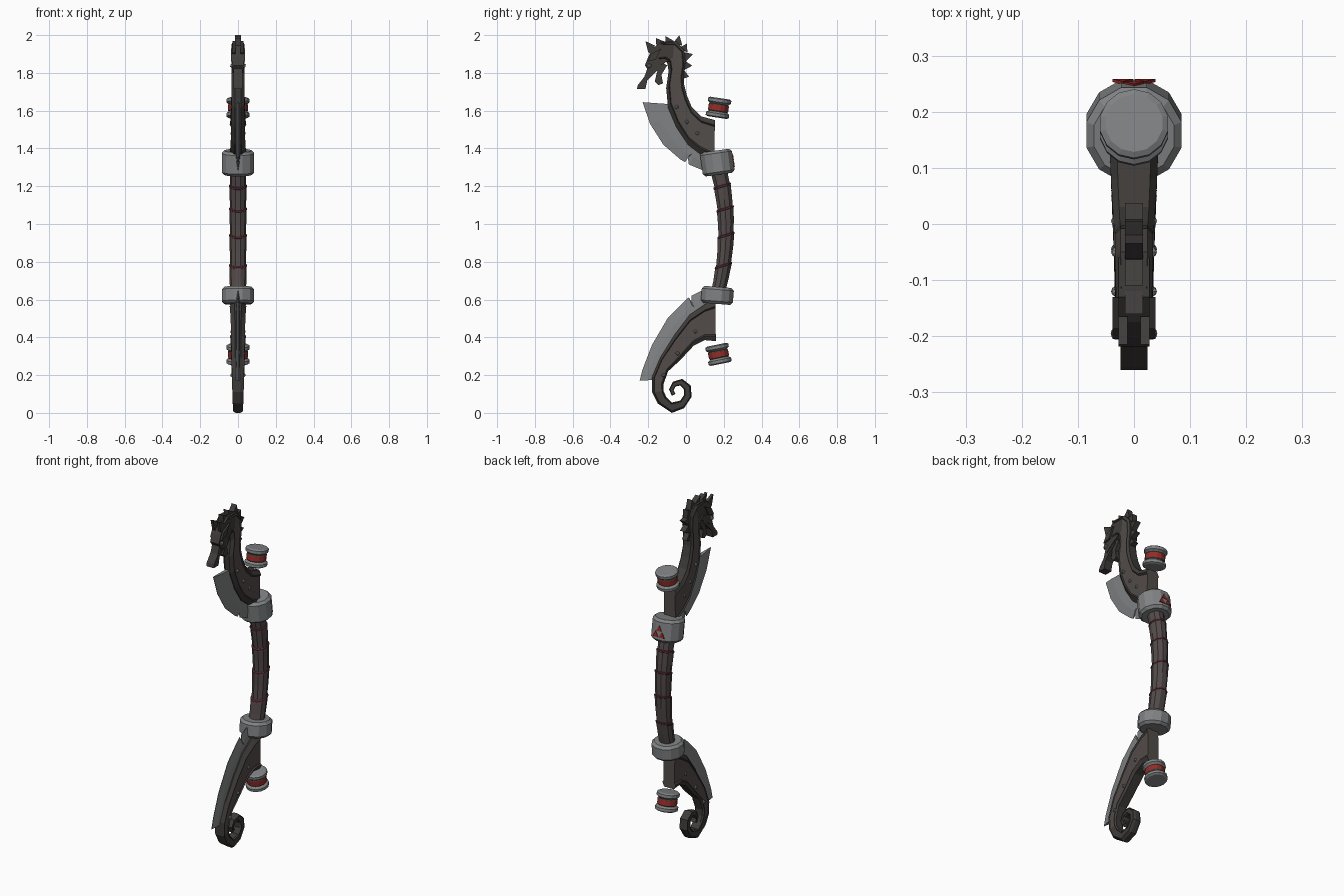
import bpy, bmesh, math
from mathutils import Vector, Matrix

cube = bpy.data.objects.get("Cube")
if cube:
    bpy.data.objects.remove(cube)


def make_mat(name, rgb):
    m = bpy.data.materials.new(name)
    m.use_nodes = True
    m.diffuse_color = (*rgb, 1)
    m.node_tree.nodes["Principled BSDF"].inputs["Base Color"].default_value = (*rgb, 1)
    return m


WOOD = make_mat("brown wood", (.085, .073, .067))
DARK = make_mat("dark wood", (.05, .045, .042))
METAL = make_mat("grey metal", (.22, .225, .23))
RED = make_mat("red thread", (.3, .025, .02))
GRIP = make_mat("grip leather", (.085, .07, .067))
WRAP = make_mat("wine red cord", (.12, .03, .045))


def finish(name, bm, mats):
    bmesh.ops.recalc_face_normals(bm, faces=bm.faces)
    me = bpy.data.meshes.new(name)
    bm.to_mesh(me)
    bm.free()
    for m in mats:
        me.materials.append(m)
    ob = bpy.data.objects.new(name, me)
    bpy.context.collection.objects.link(ob)
    return ob


def skin(name, loops, mats, rule=lambda ring, side: 0):
    """Bridge closed loops of points and cap both ends."""
    bm = bmesh.new()
    rows = [[bm.verts.new(p) for p in loop] for loop in loops]
    n = len(rows[0])
    for r, (a, b) in enumerate(zip(rows, rows[1:])):
        for i in range(n):
            j = (i + 1) % n
            bm.faces.new((a[i], a[j], b[j], b[i])).material_index = rule(r, i)
    bm.faces.new(rows[0])
    bm.faces.new(rows[-1])
    return finish(name, bm, mats)


def ribbon(name, stations, section, mats, rule=lambda r, s: 0):
    """Sweep a section between a front edge and a back edge in the yz plane."""
    half = section + [(u, -t) for u, t in reversed(section)]
    loops = []
    for fy, fz, by, bz, thick in stations:
        f, b = Vector((0, fy, fz)), Vector((0, by, bz))
        loops.append([f.lerp(b, u) + Vector((t * thick, 0, 0)) for u, t in half])
    return skin(name, loops, mats, rule)


def plate(name, outline, half, mat):
    """Flat yz outline given thickness along x."""
    return skin(name, [[(x, y, z) for y, z in outline] for x in (-half, half)], [mat])


def lathe(name, profile, sides, centre, tilt, mats, rule=lambda r, s: 0):
    place = Matrix.Translation(centre) @ Matrix.Rotation(tilt, 4, 'X')
    ang = [2 * math.pi * (i + .5) / sides for i in range(sides)]
    loops = [[place @ Vector((r * math.cos(a), r * math.sin(a), z)) for a in ang]
             for r, z in profile]
    return skin(name, loops, mats, rule)


# Limbs: raised dark rims around a recessed wood panel
RIM = [(0, .45), (.16, 1), (.2, .82), (.84, .82), (.88, 1), (1, .7)]
panel = lambda r, s: 0 if s in (2, 8) else 1
upper = [(.15, 1.33, .153, 1.55, .044), (.075, 1.37, .08, 1.57, .041),
         (.01, 1.42, .03, 1.62, .038), (-.05, 1.51, .005, 1.68, .036),
         (-.095, 1.615, -.01, 1.74, .034), (-.105, 1.72, -.012, 1.79, .034),
         (-.092, 1.81, -.003, 1.855, .034), (-.1, 1.855, -.008, 1.92, .034),
         (-.12, 1.865, -.05, 1.965, .034), (-.145, 1.86, -.13, 1.968, .032)]
lower = [(.155, .6, .158, .38, .044), (.1, .575, .1, .385, .042),
         (.02, .52, .04, .355, .039), (-.06, .415, -.03, .28, .036),
         (-.135, .295, -.095, .22, .034), (-.18, .19, -.12, .15, .032),
         (-.18, .11, -.118, .115, .03), (-.15, .05, -.105, .085, .028),
         (-.075, .0, -.076, .055, .027), (-.01, .025, -.03, .065, .026),
         (.03, .085, -.01, .095, .026), (.025, .145, -.012, .125, .025),
         (-.02, .18, -.03, .145, .024), (-.07, .165, -.055, .14, .023),
         (-.09, .125, -.065, .12, .022), (-.075, .09, -.055, .1, .021)]
ribbon("upper_limb", upper, RIM, [WOOD, DARK], panel)
ribbon("lower_limb", lower, RIM, [WOOD, DARK],
       lambda r, s: panel(r, s) if r < 6 else 1)

# Blades: thin wedges with a small notch near the collar
EDGE = [(0, .12), (.45, .8), (1, 1)]
T = .011
ribbon("upper_blade", [
    (-.23, 1.645, -.09, 1.635, T), (-.19, 1.53, -.07, 1.56, T),
    (-.12, 1.42, -.01, 1.47, T), (-.03, 1.342, .03, 1.42, T),
    (-.005, 1.327, .05, 1.41, T), (.01, 1.35, .06, 1.4, T),
    (.015, 1.315, .07, 1.4, T), (.1, 1.28, .13, 1.36, T)], EDGE, [METAL])
ribbon("lower_blade", [
    (-.245, .17, -.165, .175, T), (-.23, .23, -.14, .24, T),
    (-.18, .36, -.09, .33, T), (-.095, .505, -.01, .43, T),
    (-.01, .59, .04, .5, T), (.015, .612, .05, .52, T),
    (.03, .585, .06, .53, T), (.03, .62, .07, .54, T),
    (.1, .655, .13, .58, T)], EDGE, [METAL])

# Rivets on both sides of the limbs
for k, (y, z) in enumerate([(-.05, 1.62), (.005, 1.54), (.06, 1.48),
                            (.05, .43), (-.045, .315), (-.12, .2)]):
    for side in (-1, 1):
        bm = bmesh.new()
        bmesh.ops.create_icosphere(bm, subdivisions=1, radius=.011,
                                   matrix=Matrix.Translation((side * .031, y, z)))
        finish(f"rivet_{k}_{'left' if side > 0 else 'right'}", bm, [METAL])

# Grip: bowed leather tube in overlapping wraps
bow = lambda z: .212 - .38 * (z - .97) ** 2
SIDES = 10
SLANT = .3
cords = (.78, .94, 1.08, 1.2)


def grip_loop(z, radius):
    pts = []
    for i in range(SIDES):
        a = 2 * math.pi * i / SIDES
        y = radius * math.sin(a)
        pts.append((radius * math.cos(a), bow(z) + y, z + SLANT * y))
    return pts


loops = [grip_loop(.62, .043)]
for z in cords:
    loops += [grip_loop(z - .07, .044), grip_loop(z - .008, .046), grip_loop(z + .008, .042)]
loops.append(grip_loop(1.32, .045))
skin("grip", loops, [GRIP])
for k, z in enumerate(cords):
    skin(f"grip_cord_{k}", [grip_loop(z - .007, .044), grip_loop(z - .004, .048),
                            grip_loop(z + .004, .048), grip_loop(z + .007, .044)], [WRAP])


# Collars joining grip and limbs
def collar(name, z, h, tilt):
    profile = [(.074, -h), (.088, -h + .014), (.088, h - .014), (.074, h)]
    lathe(name, profile, 12, (0, .166, z), tilt, [METAL])


collar("upper_collar", 1.325, .064, .14)
collar("lower_collar", .622, .045, -.08)

# Plain triangular inlays on the back of the upper collar
for k, (x, z) in enumerate([(-.02, -.022), (.02, -.022), (0, .012)]):
    place = Matrix.Translation((0, .166, 1.325)) @ Matrix.Rotation(.14, 4, 'X')
    tri = [(x - .018, z - .013), (x + .018, z - .013), (x, z + .019)]
    skin(f"collar_inlay_{k}", [[place @ Vector((px, y, pz)) for px, pz in tri]
                               for y in (.083, .0885)], [RED])

# String spools: metal flanges around red thread
SPOOL = [(.052, -.052), (.062, -.046), (.062, -.03), (.054, -.024), (.05, -.02),
         (.054, -.014), (.054, .014), (.05, .02), (.054, .024), (.062, .03),
         (.062, .046), (.052, .052)]
for name, z, tilt in (("upper_spool", 1.615, -.15), ("lower_spool", .31, .2)):
    lathe(name, SPOOL, 14, (0, .172, z), tilt, [METAL, RED, DARK],
          lambda r, s: 1 if r == 5 else 2 if r in (4, 6) else 0)

# Beast head
plate("skull", [(-.06, 1.965), (-.13, 1.968), (-.175, 1.93), (-.2, 1.885), (-.218, 1.84),
                (-.19, 1.8), (-.15, 1.83), (-.11, 1.855), (-.07, 1.88)], .028, DARK)
plate("upper_jaw", [(-.14, 1.86), (-.2, 1.84), (-.22, 1.78), (-.255, 1.735), (-.26, 1.715),
                    (-.215, 1.715), (-.205, 1.76), (-.165, 1.8), (-.125, 1.835)], .024, DARK)
plate("lower_jaw", [(-.135, 1.86), (-.155, 1.8), (-.165, 1.755), (-.145, 1.735),
                    (-.122, 1.745), (-.13, 1.79), (-.1, 1.84)], .02, DARK)
for side in (-1, 1):
    word = "left" if side > 0 else "right"
    horn = plate(f"{word}_horn", [(-.165, 1.945), (-.215, 1.968), (-.2, 1.91), (-.18, 1.89)],
                 .008, DARK)
    horn.location.x = side * .02
    brow = plate(f"{word}_brow", [(-.13, 1.93), (-.185, 1.9), (-.205, 1.86), (-.16, 1.87)],
                 .007, DARK)
    brow.location.x = side * .031
    bm = bmesh.new()
    bmesh.ops.create_icosphere(bm, subdivisions=1, radius=.013,
                               matrix=Matrix.Translation((side * .03, -.195, 1.838)))
    finish(f"{word}_eye", bm, [METAL])

# Mane spikes along the back of the neck
for k, (by, bz, ty, tz) in enumerate([
        (-.135, 1.95, -.16, 1.985), (-.085, 1.955, -.11, 1.995), (-.045, 1.95, -.035, 2.0),
        (-.015, 1.92, .005, 1.955), (-.01, 1.885, .037, 1.9), (-.01, 1.84, .033, 1.838),
        (-.018, 1.79, .016, 1.78)]):
    base, tip = Vector((by, bz)), Vector((ty, tz))
    across = (tip - base).normalized().orthogonal() * .026
    plate(f"mane_spike_{k}", [base - across, base + across, tip], .016, DARK)
